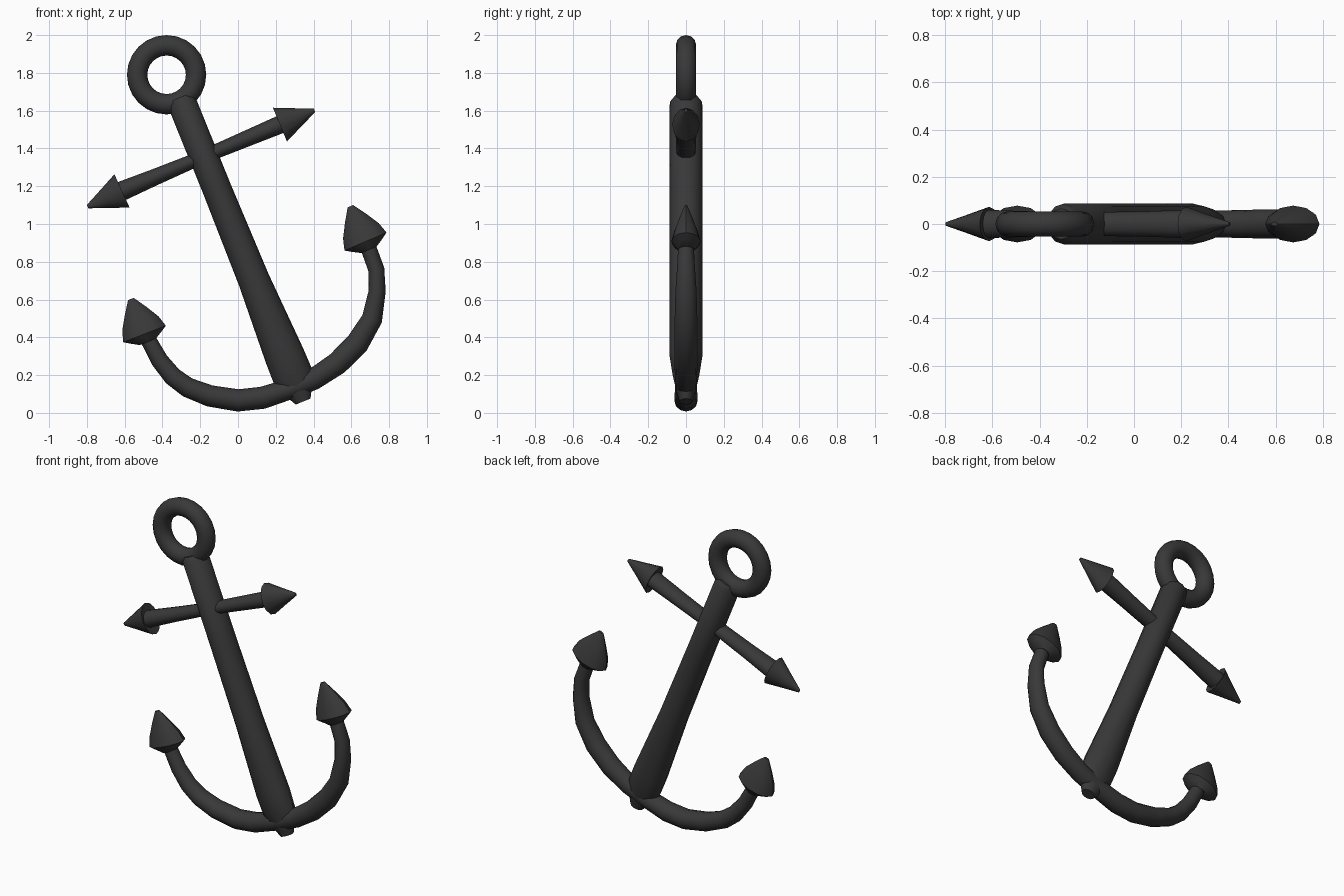
import bpy
import bmesh
from math import cos, sin, pi, radians
from mathutils import Vector

if "Cube" in bpy.data.objects:
    bpy.data.objects.remove(bpy.data.objects["Cube"])

iron = bpy.data.materials.new("dark iron")
iron.use_nodes = True
COLOUR = (0.04, 0.04, 0.04, 1)
iron.diffuse_color = COLOUR
iron.node_tree.nodes["Principled BSDF"].inputs["Base Color"].default_value = COLOUR
iron.node_tree.nodes["Principled BSDF"].inputs["Roughness"].default_value = 0.7


def finish(obj, angle=40):
    obj.data.materials.append(iron)
    bpy.ops.object.select_all(action="DESELECT")
    obj.select_set(True)
    bpy.context.view_layer.objects.active = obj
    bpy.ops.object.shade_smooth_by_angle(angle=radians(angle))


def sweep(name, stations, axis=None, sides=12):
    """Loft ellipses along (x, z, half width in plane, half depth) stations."""
    bm = bmesh.new()
    points = [Vector((s[0], 0, s[1])) for s in stations]
    rings = []
    for i, (x, z, wide, deep) in enumerate(stations):
        along = axis or points[min(i + 1, len(points) - 1)] - points[max(i - 1, 0)]
        across = Vector((along.z, 0, -along.x)).normalized()
        rings.append([bm.verts.new(points[i] + across * wide * cos(2 * pi * k / sides)
                                   + Vector((0, deep * sin(2 * pi * k / sides), 0)))
                      for k in range(sides)])
    for a, b in zip(rings, rings[1:]):
        for k in range(sides):
            n = (k + 1) % sides
            bm.faces.new((a[k], a[n], b[n], b[k]))
    bm.faces.new(rings[0])
    bm.faces.new(rings[-1])
    bmesh.ops.recalc_face_normals(bm, faces=bm.faces)
    mesh = bpy.data.meshes.new(name)
    bm.to_mesh(mesh)
    bm.free()
    obj = bpy.data.objects.new(name, mesh)
    bpy.context.collection.objects.link(obj)
    finish(obj)


def straight(name, start, end, profile):
    """Sweep on a straight line; profile rows are (fraction, width, depth)."""
    a, b = Vector((start[0], 0, start[1])), Vector((end[0], 0, end[1]))
    rows = [(*a.lerp(b, t).xz, w, d) for t, w, d in profile]
    sweep(name, rows, b - a)


# Ring at the head
bpy.ops.mesh.primitive_torus_add(major_radius=0.156, minor_radius=0.054,
                                 major_segments=24, minor_segments=12,
                                 location=(-0.378, 0, 1.79), rotation=(pi / 2, 0, 0))
ring = bpy.context.object
ring.name = "ring"
finish(ring)

# Shank, thickening downward and pinched into a blunt foot
straight("shank", (-0.308, 1.67), (0.345, 0.06), [
    (0, 0.06, 0.065), (0.015, 0.077, 0.086), (0.3, 0.077, 0.087),
    (0.6, 0.084, 0.087), (0.85, 0.106, 0.087), (0.915, 0.108, 0.07),
    (0.955, 0.085, 0.055), (1, 0.042, 0.035)])

# Crossbar, thin in the middle, with a pointed head at each end
left_tip, right_tip = (0.405, 1.602), (-0.796, 1.092)
left_base, right_base = (0.222, 1.526), (-0.614, 1.175)
straight("crossbar", right_base, left_base, [
    (-0.01, 0.052, 0.06), (0.2, 0.044, 0.054), (0.5, 0.036, 0.05),
    (0.8, 0.043, 0.054), (1.01, 0.048, 0.06)])
for side, base, tip in (("left", left_base, left_tip), ("right", right_base, right_tip)):
    straight(side + "_crossbar_head", base, tip, [
        (0.03, 0.05, 0.05), (0, 0.097, 0.073), (0.5, 0.053, 0.04), (1, 0.01, 0.008)])

# Curved arms, slimmer toward the ends
sweep("arms", [
    (-0.49, 0.41, 0.042, 0.042), (-0.468, 0.375, 0.042, 0.042),
    (-0.415, 0.278, 0.046, 0.046), (-0.346, 0.193, 0.050, 0.052),
    (-0.267, 0.135, 0.053, 0.056), (-0.15, 0.09, 0.057, 0.06),
    (0, 0.066, 0.059, 0.062), (0.13, 0.08, 0.059, 0.062),
    (0.27, 0.125, 0.055, 0.058), (0.4, 0.178, 0.057, 0.058),
    (0.526, 0.262, 0.061, 0.061), (0.632, 0.368, 0.062, 0.062),
    (0.71, 0.498, 0.055, 0.06), (0.737, 0.645, 0.045, 0.056),
    (0.732, 0.76, 0.043, 0.048), (0.692, 0.87, 0.042, 0.042),
    (0.68, 0.9, 0.04, 0.04)])

# Flukes: pointed tips with a bulging underside
for side, base, tip in (("left", (0.675, 0.907), (0.595, 1.094)),
                        ("right", (-0.495, 0.418), (-0.567, 0.603))):
    straight(side + "_fluke", base, tip, [
        (-0.23, 0.045, 0.045), (-0.1, 0.09, 0.065), (0, 0.121, 0.078),
        (0.3, 0.103, 0.062), (0.65, 0.062, 0.036), (1, 0.016, 0.008)])
